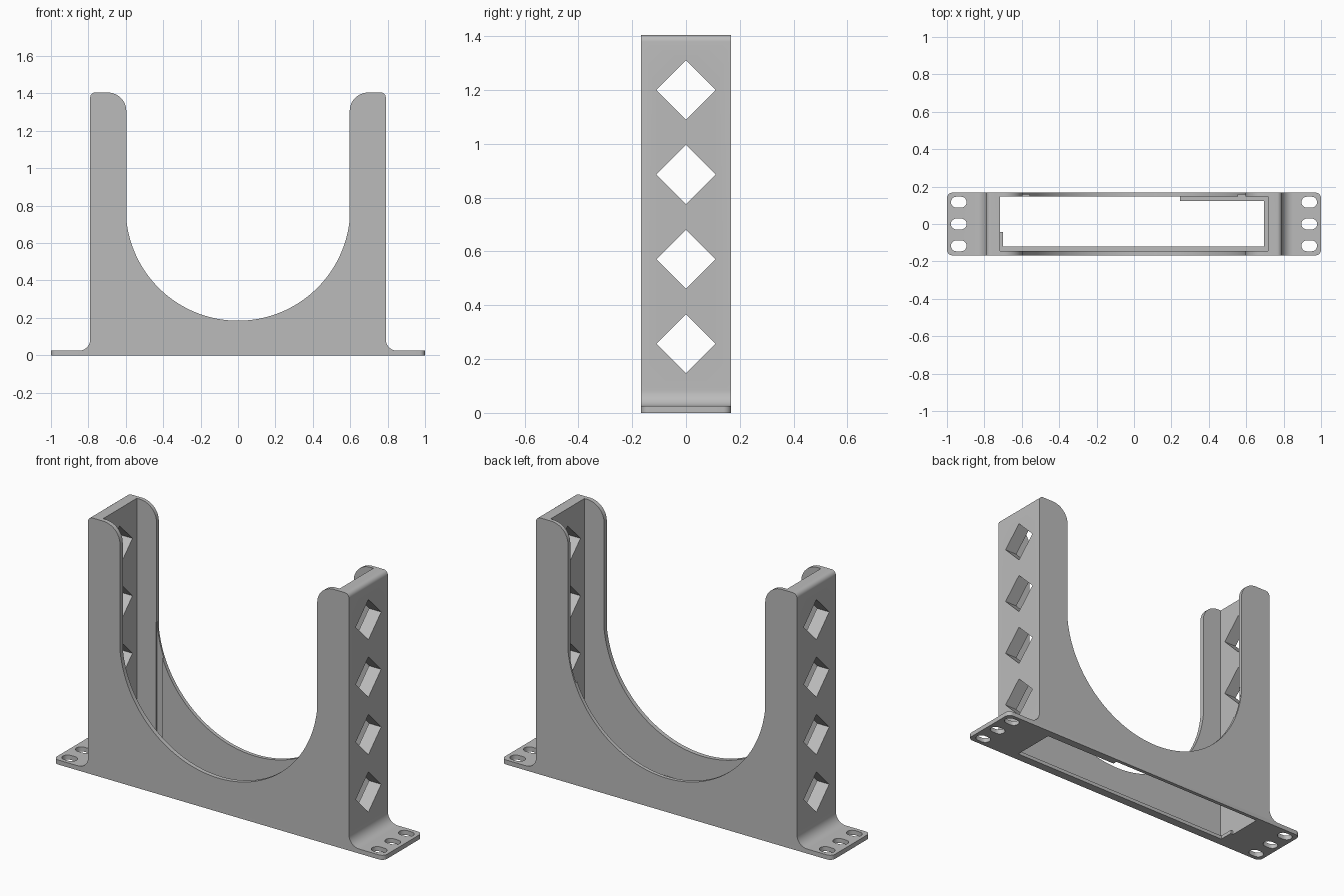
import bpy, bmesh, math
from mathutils import Vector

if "Cube" in bpy.data.objects:
    bpy.data.objects.remove(bpy.data.objects["Cube"])

grey = bpy.data.materials.new("matt grey")
grey.diffuse_color = (0.5, 0.5, 0.5, 1)
grey.use_nodes = True
grey.node_tree.nodes["Principled BSDF"].inputs["Base Color"].default_value = grey.diffuse_color


def arc(cx, cy, r, a0, a1, n):
    """Points on an arc, angles in degrees."""
    return [(cx + r * math.cos(math.radians(a0 + (a1 - a0) * i / n)),
             cy + r * math.sin(math.radians(a0 + (a1 - a0) * i / n))) for i in range(n + 1)]


def prism(name, pts, axis, lo, hi):
    """Extrude a 2D outline along one axis."""
    place = {"x": lambda u, v, w: (w, u, v),
             "y": lambda u, v, w: (u, w, v),
             "z": lambda u, v, w: (u, v, w)}[axis]
    bm = bmesh.new()
    face = bm.faces.new([bm.verts.new(place(u, v, lo)) for u, v in pts])
    out = bmesh.ops.extrude_face_region(bm, geom=[face])
    shift = Vector(place(0, 0, hi - lo))
    bmesh.ops.translate(bm, vec=shift, verts=[g for g in out["geom"] if isinstance(g, bmesh.types.BMVert)])
    bmesh.ops.recalc_face_normals(bm, faces=bm.faces)
    me = bpy.data.meshes.new(name)
    bm.to_mesh(me)
    bm.free()
    me.materials.append(grey)
    ob = bpy.data.objects.new(name, me)
    bpy.context.collection.objects.link(ob)
    return ob


def rect(x0, x1, y0, y1):
    return [(x0, y0), (x1, y0), (x1, y1), (x0, y1)]


def combine(ob, tool, operation):
    """Apply a boolean and drop its tool."""
    mod = ob.modifiers.new("cut", "BOOLEAN")
    mod.operation, mod.object, mod.solver = operation, tool, "EXACT"
    bpy.context.view_layer.objects.active = ob
    bpy.ops.object.modifier_apply(modifier=mod.name)
    bpy.data.objects.remove(tool)


W = 0.168       # half depth
ARM = 0.79      # outer face of the arms
IN = 0.597      # inner edge of the arms

# Bracket outline: right half of feet, arm and cradle, then mirrored
half = [(1, 0), (1, 0.025)]
half += arc(ARM + 0.06, 0.085, 0.06, 270, 180, 10)
half += arc(ARM - 0.025, 1.38, 0.025, 0, 90, 6)
half += arc(IN + 0.1, 1.305, 0.1, 90, 180, 12)
half += arc(0, 0.785, 0.6, -5.7, -90, 40)
outline = half + [(-x, z) for x, z in reversed(half[:-1])]
bracket = prism("bracket", outline, "y", -W, W)

# Rounded corners of the feet
r = 0.03
plan = []
for cx, cy, a in ((1, 1, 0), (-1, 1, 90), (-1, -1, 180), (1, -1, 270)):
    plan += arc(cx * (1 - r), cy * (W - r), r, a, a + 90, 8)
combine(bracket, prism("plan", plan, "z", -0.1, 1.6), "INTERSECT")

# Hollow between the front and back walls
combine(bracket, prism("hollow", rect(-0.716, 0.716, -0.144, 0.148), "z", -0.1, 1.6), "DIFFERENCE")

# Diamond windows through both arms
for z in (0.257, 0.571, 0.886, 1.2):
    d = 0.11
    combine(bracket, prism("diamond", [(d, z), (0, z + d), (-d, z), (0, z - d)], "x", -0.9, 0.9), "DIFFERENCE")

# Screw slots in the feet
for side in (-1, 1):
    for y in (-0.117, 0, 0.117):
        cx, sr, sl = side * 0.937, 0.029, 0.013
        slot = arc(cx + sl, y, sr, -90, 90, 10) + arc(cx - sl, y, sr, 90, 270, 10)
        combine(bracket, prism("slot", slot, "z", -0.1, 0.2), "DIFFERENCE")

# Shallow upright grooves inside the back wall
for x in (-0.58, 0.575):
    combine(bracket, prism("groove", rect(x - 0.02, x + 0.02, 0.14, 0.158), "z", 0.02, 0.76), "DIFFERENCE")

bpy.ops.object.select_all(action="DESELECT")
bracket.select_set(True)
bpy.context.view_layer.objects.active = bracket
bpy.ops.object.shade_smooth_by_angle(angle=math.radians(30))

# Narrow lips around the bottom opening
prism("front_lip", rect(-0.716, 0.716, -0.144, -0.12), "z", 0, 0.02)
prism("right_lip", rect(0.694, 0.716, -0.12, 0.148), "z", 0, 0.02)
prism("back_lip", rect(0.245, 0.694, 0.124, 0.148), "z", 0, 0.02)
prism("left_lip", rect(-0.716, -0.7, -0.12, -0.042), "z", 0, 0.02)
